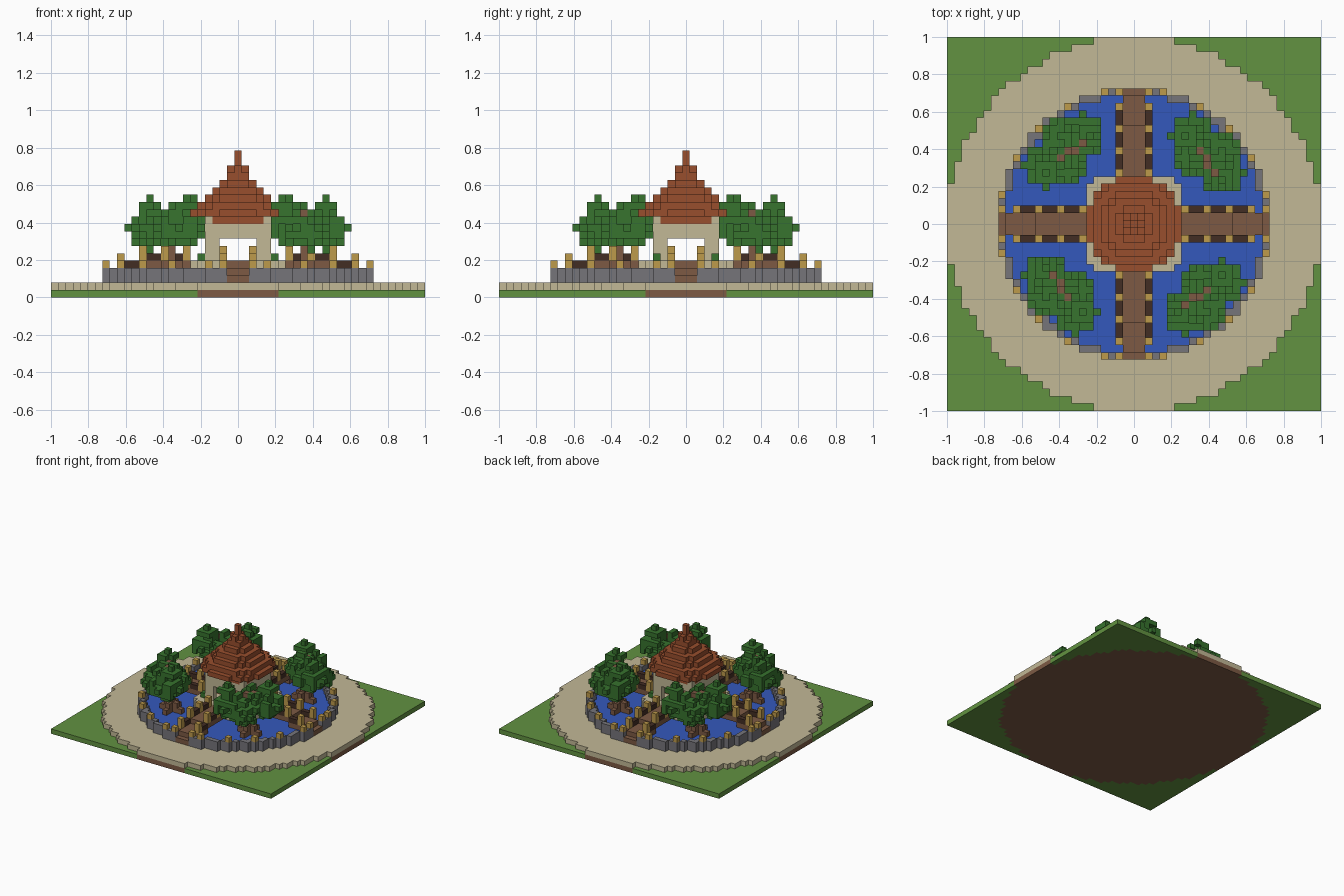
import bpy, bmesh, random
from mathutils import Vector

default_cube = bpy.data.objects.get("Cube")
if default_cube:
    bpy.data.objects.remove(default_cube)

U = 2 / 51            # block size
R_PATH, R_POND = 25.5, 18.5
parts = {}            # part name -> (material, cells)
owner = {}            # cell -> part name

COLOURS = {
    "grass": (98, 146, 65), "soil_and_planks": (125, 90, 68),
    "sandstone": (194, 184, 150), "grey_stone": (118, 117, 122),
    "water_blue": (52, 88, 188), "dark_wood": (66, 45, 35),
    "gold": (190, 155, 75), "leaf_green": (55, 115, 46),
    "roof_clay": (152, 78, 45),
}


def linear(c):
    c /= 255
    return c / 12.92 if c < 0.04 else ((c + 0.055) / 1.055) ** 2.4


def material(name):
    m = bpy.data.materials.new(name)
    m.use_nodes = True
    col = tuple(linear(c) for c in COLOURS[name]) + (1,)
    m.diffuse_color = col
    m.node_tree.nodes["Principled BSDF"].inputs["Base Color"].default_value = col
    return m


MATS = {n: material(n) for n in COLOURS}


def put(part, mat, cells):
    """Give cells to a part; later parts replace earlier ones."""
    parts.setdefault(part, mat)
    for c in cells:
        owner[c] = part


def box(x0, x1, y0, y1, z0, z1):
    return [(x, y, z) for x in range(x0, x1 + 1) for y in range(y0, y1 + 1)
            for z in range(z0, z1 + 1)]


def disc(r, z, inner=-1):
    n = int(r)
    return [c for c in box(-n, n, -n, n, z, z)
            if inner * abs(inner) < c[0] ** 2 + c[1] ** 2 <= r * r]


def four(cells):
    """Repeat cells by quarter turns about the centre."""
    out = []
    for x, y, z in cells:
        out += [(x, y, z), (-y, x, z), (-x, -y, z), (y, -x, z)]
    return out


def flip(cells):
    return cells + [(-x, y, z) for x, y, z in cells]


# Ground, round path and pond
put("lawn", "grass", box(-25, 25, -25, 25, 0, 0))
put("soil_bed", "soil_and_planks", disc(R_PATH, 0))
put("round_path", "sandstone", disc(R_PATH, 1))
put("pond_water", "water_blue", disc(R_POND, 2))
for z in (2, 3):
    put("pond_wall", "grey_stone", disc(R_POND, z, R_POND - 1))
put("wall_lamps", "gold", four(flip(
    [(2, 18, 4), (4, 18, 4), (9, 16, 4), (16, 9, 4), (13, 13, 4)])))

# Four arched bridges with rails and posts
for cell in four(box(-1, 1, 17, 18, 3, 3)):
    owner.pop(cell, None)
put("bridge_decks", "soil_and_planks", four(
    box(-1, 1, 17, 18, 2, 2) + box(-1, 1, 17, 17, 3, 3)
    + box(-2, 2, 14, 16, 3, 3) + box(-2, 2, 7, 13, 4, 4)))
put("bridge_rails", "dark_wood", four(flip(
    box(2, 2, 14, 15, 4, 4) + box(2, 2, 7, 13, 5, 5))))
put("bridge_posts", "gold", four(flip(
    box(2, 2, 16, 16, 4, 5)
    + [c for y in (7, 10, 13) for c in box(2, 2, y, y, 5, 6)])))

# Pavilion: platform, hollow walls with a doorway on each side
put("platform", "sandstone", [c for c in box(-6, 6, -6, 6, 2, 4)
                              if abs(c[0]) + abs(c[1]) < 12])
put("platform_floor", "soil_and_planks", four(box(-1, 1, 0, 6, 4, 4)))
put("pavilion_walls", "sandstone", [
    (x, y, z) for x, y, z in box(-4, 4, -4, 4, 5, 9)
    if max(abs(x), abs(y)) == 4 and not (min(abs(x), abs(y)) <= 2 and z < 8)])
put("roof", "roof_clay", box(-4, 4, -4, 4, 10, 10))
put("pavilion_walls", "sandstone", four([(4, 4, 10)]))
ROOF_RADII = (6.5, 5.9, 4.6, 3.7, 2.6, 1.5, 1.1, 0.5, 0.5)
for i, r in enumerate(ROOF_RADII):
    put("roof", "roof_clay", disc(r, 11 + i))
put("corner_shrubs", "leaf_green", flip([(5, 4, 5), (5, -4, 5)]))

# Trees: spreading roots, trunk, branches and ragged leaf clusters
random.seed(5)
LOBES = ((8, 12, 9, 3.1), (12, 7, 9, 3.1), (8, 9, 9, 2.4), (12, 10, 8, 2.4),
         (7, 12, 12, 1.5), (12, 6, 12, 1.5), (9, 9, 11, 1.6))
leaves = []
for cx, cy, cz, r in LOBES:
    for x, y, z in box(cx - 3, cx + 3, cy - 3, cy + 3, cz - 3, cz + 3):
        d = (x - cx) ** 2 + (y - cy) ** 2 + ((z - cz) * 1.2) ** 2
        if d <= r * r and random.random() < 0.78 and x > 4 and y > 4 and z > 5:
            leaves.append((x, y, z))
put("tree_leaves", "leaf_green", four(leaves))
trunk = box(9, 9, 9, 9, 2, 9) + box(8, 10, 9, 9, 2, 4) + box(9, 9, 8, 10, 2, 4)
trunk += [(7, 9, 3), (11, 9, 3), (9, 7, 3), (9, 11, 3)]
trunk += [(10, 9, 9), (11, 8, 9), (10, 8, 10), (11, 8, 10), (9, 10, 9),
          (8, 11, 9), (9, 10, 11), (10, 9, 11), (11, 7, 11)]
put("tree_trunks", "soil_and_planks", four(trunk))
# Keep the leaf above each branch tip clear so the wood shows
for x, y, z in four([(10, 9, 12), (11, 7, 12), (9, 10, 12)]):
    if owner.get((x, y, z)) == "tree_leaves":
        del owner[(x, y, z)]

# Build each part from its exposed block faces
SIDES = ((1, 0, 0), (-1, 0, 0), (0, 1, 0), (0, -1, 0), (0, 0, 1), (0, 0, -1))
for name, mat in parts.items():
    bm = bmesh.new()
    for cell, who in owner.items():
        if who != name:
            continue
        centre = (Vector(cell) + Vector((0, 0, 0.5))) * U
        for side in SIDES:
            if tuple(a + b for a, b in zip(cell, side)) in owner:
                continue
            n = Vector(side)
            a = Vector((side[1], side[2], side[0]))
            b = n.cross(a)
            h = U / 2
            corners = (-a - b, a - b, a + b, b - a)
            bm.faces.new([bm.verts.new(centre + (n + k) * h) for k in corners])
    bmesh.ops.remove_doubles(bm, verts=bm.verts, dist=U / 100)
    mesh = bpy.data.meshes.new(name)
    bm.to_mesh(mesh)
    bm.free()
    mesh.materials.append(MATS[mat])
    bpy.context.collection.objects.link(bpy.data.objects.new(name, mesh))
